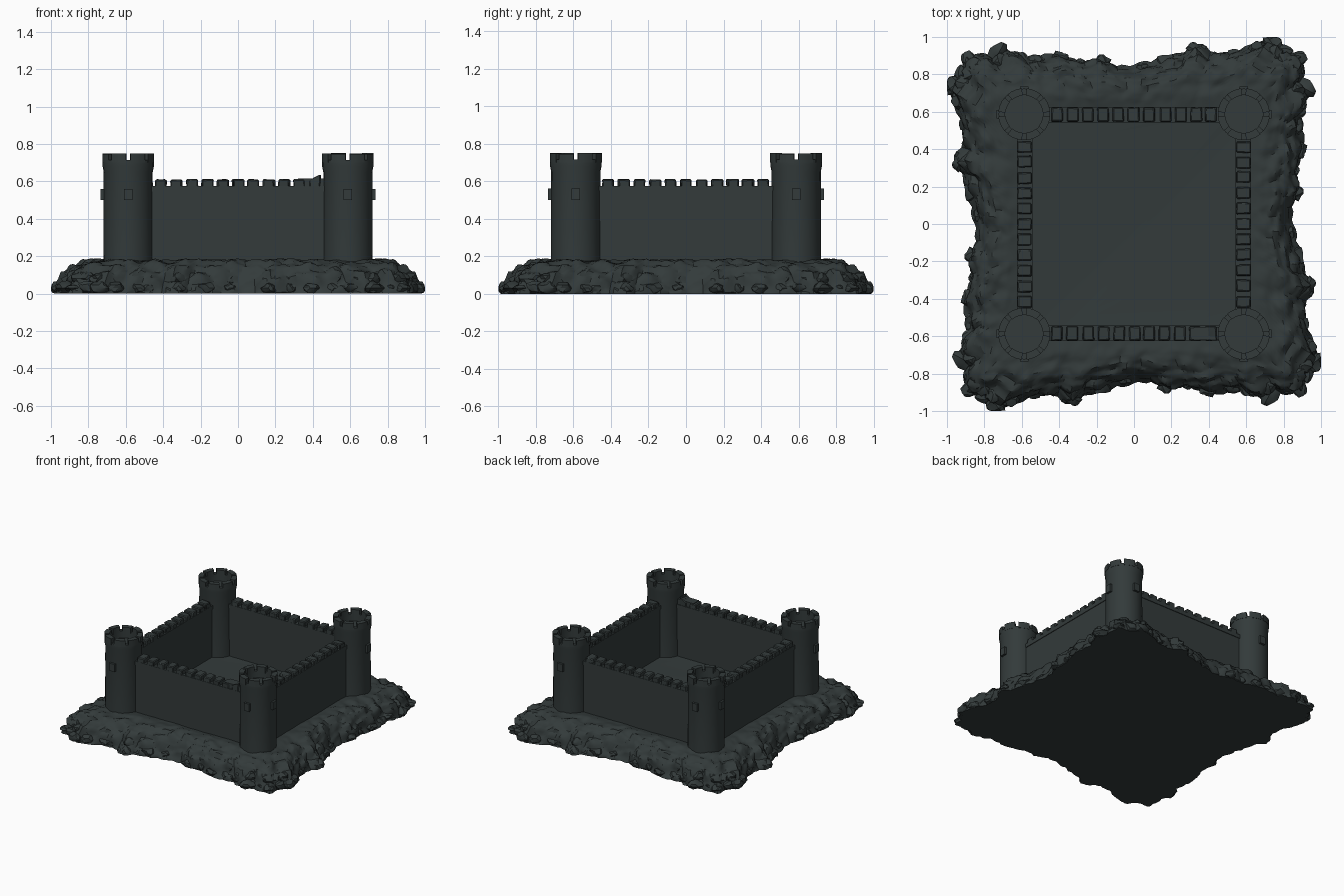
import bpy, bmesh, math, random
from mathutils import Vector, Matrix, noise

if "Cube" in bpy.data.objects:
    bpy.data.objects.remove(bpy.data.objects["Cube"])

random.seed(4)

stone = bpy.data.materials.new("dark_stone")
stone.diffuse_color = (0.033, 0.043, 0.043, 1)
stone.use_nodes = True
stone.node_tree.nodes["Principled BSDF"].inputs["Base Color"].default_value = stone.diffuse_color


def finish(name, bm, angle=35):
    bmesh.ops.recalc_face_normals(bm, faces=bm.faces)
    me = bpy.data.meshes.new(name)
    bm.to_mesh(me)
    bm.free()
    me.materials.append(stone)
    me.shade_smooth()
    me.set_sharp_from_angle(angle=math.radians(angle))
    ob = bpy.data.objects.new(name, me)
    bpy.context.collection.objects.link(ob)
    return ob


def box(bm, center, size, jitter=0.0):
    m = Matrix.Translation(center) @ Matrix.Diagonal((*size, 1))
    vs = bmesh.ops.create_cube(bm, size=1, matrix=m)["verts"]
    for v in vs:
        v.co += Vector([random.uniform(-jitter, jitter) for _ in range(3)])


def lerp_table(table, x):
    for (x0, y0), (x1, y1) in zip(table, table[1:]):
        if x <= x1:
            return y0 + (y1 - y0) * max(0, x - x0) / (x1 - x0)
    return table[-1][1]


def turn(k):
    return Matrix.Rotation(k * math.pi / 2, 4, 'Z')


# Rocky mound: one side's outline and a slope profile, turned four times
EDGE = [(-1, .91), (-.92, .92), (-.85, .90), (-.76, .95), (-.65, .90), (-.54, .90), (-.43, .92),
        (-.33, .88), (-.2, .90), (-.1, .85), (0, .86), (.1, .87), (.2, .90), (.29, .91),
        (.33, .97), (.4, .97), (.45, .92), (.6, .93), (.7, .97), (.8, 1.0), (.87, .95), (1, .91)]
SLOPE = [(0, .165), (.2, .172), (.4, .183), (.62, .178), (.76, .155), (.88, .11), (.95, .06), (1, 0)]
N, RINGS = 80, 32


def mound():
    bm = bmesh.new()
    rings = []
    for j in range(RINGS + 1):
        t = 1 - (1 - j / RINGS) ** 1.5
        ring = []
        for k in range(4):
            for i in range(N):
                s = -1 + 2 * i / N
                # run clockwise seen from the back side outwards
                p = Vector((.54, .54, 0)).lerp(Vector((.91, lerp_table(EDGE, s), 0)), t)
                p = Vector((s * p.x, p.y, lerp_table(SLOPE, t)))
                amp = min(1, max(0, (t - .22) / .5))
                f1 = noise.voronoi(p * 11)[0][0]
                f2 = noise.voronoi(p * 23 + Vector((3, 1, 7)))[0][0]
                d = amp * (.05 * (.42 - f1) + .025 * (.42 - f2))
                d += .006 * noise.noise(p * 9) * min(1, 4 * t)
                slope = max(0, t - .5) * 1.5
                p += Vector((0, d * slope, d * (1 - .3 * slope)))
                p.z = 0 if j == RINGS else max(.004, p.z)
                p.y = min(p.y, 1)
                # reverse the run of each side so that neighbours join
                ring.append((k, s, p))
        pts = []
        for k in range(4):
            side = [q for kk, s, q in ring if kk == k]
            pts += [bm.verts.new(turn(-k) @ q) for q in side]
        rings.append(pts)
    for a, b in zip(rings, rings[1:]):
        for i in range(4 * N):
            n = (i + 1) % (4 * N)
            bm.faces.new((a[i], a[n], b[n], b[i]))
    bm.faces.new(rings[0])          # courtyard floor
    bm.faces.new(rings[-1])         # underside
    finish("rocky_mound", bm, 30)


def rim_rocks():
    bm = bmesh.new()
    spots = [-.93, -.86, -.76, -.66, -.55, -.43, -.3, -.2, .06, .2, .35, .5, .6, .7, .79, .87]
    for s in spots:
        for layer in range(2):
            r = random.uniform(.03, .048)
            c = Vector((s * .93 + random.uniform(-.02, .02),
                        lerp_table(EDGE, s) - .035 - layer * .05, .03 + layer * .05))
            seed = Vector((random.random(), random.random(), random.random())) * 20
            rot = Matrix.Rotation(random.uniform(0, 6), 3, 'Z')
            for k in range(4):
                vs = bmesh.ops.create_icosphere(bm, subdivisions=2, radius=1)["verts"]
                for v in vs:
                    q = v.co * r * (1 + .5 * noise.noise(v.co * 1.3 + seed))
                    q = c + rot @ Vector((q.x * 1.2, q.y, q.z * .75))
                    q.z, q.y = max(.002, q.z), min(1, q.y)
                    v.co = turn(-k) @ q
    finish("rim_rocks", bm, 30)


mound()
rim_rocks()

# Curtain walls with a thin cap course and a row of worn merlons
WALL = .585
for k, side in enumerate(("front", "right", "back", "left")):
    bm = bmesh.new()
    box(bm, (0, -WALL, .335), (1.06, .072, .43))
    box(bm, (0, -WALL, .56), (1.0, .082, .03))
    ob = finish(side + "_wall", bm)
    ob.matrix_world = turn(k)

    bm = bmesh.new()
    step = .0825
    for i in range(11):
        x = (i - 5) * step + random.uniform(-.004, .004)
        box(bm, (x, -WALL, .587), (.06, .078, .046), .003)
    bmesh.ops.bevel(bm, geom=bm.edges[:], offset=.006, segments=1, affect='EDGES')
    if side == "front":             # broken ramp against the tower
        n = len(bm.verts)
        box(bm, (.39, -WALL, .595), (.14, .07, .04))
        bm.verts.ensure_lookup_table()
        for v in bm.verts[n:]:
            if v.co.z > .6 and v.co.x > .4:
                v.co.z = .635
    ob = finish(side + "_merlons", bm)
    ob.matrix_world = turn(k)

# Corner towers: turned shaft, eight curved merlons, two small window blocks
SHAFT = [(.133, .1), (.131, .65), (.137, .68), (.137, .715), (.104, .715), (.104, .66)]
SIDES = 24


def ring_block(bm, r0, r1, z0, z1, mid, span, seg=3):
    rows = []
    for i in range(seg + 1):
        a = mid - span / 2 + span * i / seg
        rows.append([bm.verts.new((r * math.cos(a), r * math.sin(a), z))
                     for r, z in ((r0, z0), (r1, z0), (r1, z1), (r0, z1))])
    for a, b in zip(rows, rows[1:]):
        for i in range(4):
            bm.faces.new((a[i], a[(i + 1) % 4], b[(i + 1) % 4], b[i]))
    bm.faces.new(rows[0])
    bm.faces.new(rows[-1])


for k, corner in enumerate(("front_left", "front_right", "back_right", "back_left")):
    place = turn(k) @ Matrix.Translation((-.587, -.587, 0))

    bm = bmesh.new()
    loops = []
    for r, z in SHAFT:
        loops.append([bm.verts.new((r * math.cos(2 * math.pi * i / SIDES),
                                    r * math.sin(2 * math.pi * i / SIDES), z)) for i in range(SIDES)])
    for a, b in zip(loops, loops[1:]):
        for i in range(SIDES):
            n = (i + 1) % SIDES
            bm.faces.new((a[i], a[n], b[n], b[i]))
    bm.faces.new(loops[0])
    bm.faces.new(loops[-1])
    finish(corner + "_tower", bm).matrix_world = place

    bm = bmesh.new()
    for i in range(8):
        ring_block(bm, .1, .139, .70, .748 + random.uniform(-.003, .003),
                   math.radians(22.5 + 45 * i), math.radians(35))
    finish(corner + "_tower_merlons", bm).matrix_world = place

    bm = bmesh.new()
    box(bm, (0, -.135, .53), (.045, .024, .06))
    box(bm, (-.135, 0, .53), (.024, .045, .06))
    finish(corner + "_tower_windows", bm).matrix_world = place
